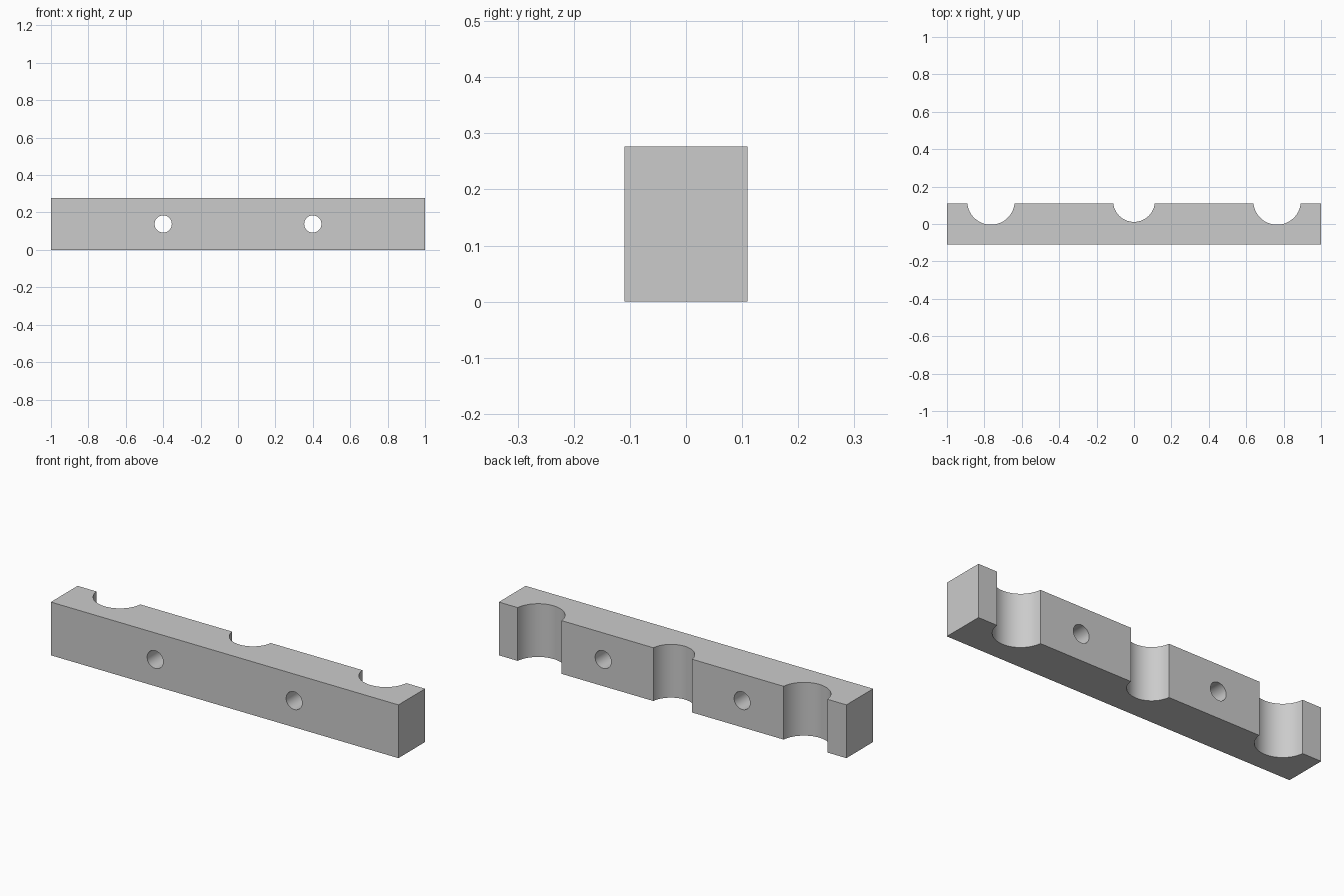
import bpy, bmesh, math

cube = bpy.data.objects.get("Cube")
if cube:
    bpy.data.objects.remove(cube, do_unlink=True)

HALF_X, HALF_Y, HEIGHT = 1.0, 0.11, 0.277
GROOVE_Y = 0.123                       # groove axis sits just outside the back face
GROOVES = [(0.765, 0.127), (0.0, 0.1118), (-0.765, 0.127)]   # x centre, radius
HOLE_X, HOLE_R = 0.4, 0.046

grey = bpy.data.materials.new("plain grey")
grey.use_nodes = True
colour = (0.6, 0.6, 0.6, 1)
grey.diffuse_color = colour
grey.node_tree.nodes["Principled BSDF"].inputs["Base Color"].default_value = colour


def groove_arc(cx, radius, steps=32):
    """Points of one groove, from its +x lip round to its -x lip."""
    dip = math.asin((GROOVE_Y - HALF_Y) / radius)
    sweep = math.pi - 2 * dip
    return [(cx + radius * math.cos(dip + sweep * i / steps),
             GROOVE_Y - radius * math.sin(dip + sweep * i / steps))
            for i in range(steps + 1)]


# Bar: plan outline with three grooves, extruded upwards
outline = [(-HALF_X, -HALF_Y), (HALF_X, -HALF_Y), (HALF_X, HALF_Y)]
for cx, radius in GROOVES:
    outline += groove_arc(cx, radius)
outline.append((-HALF_X, HALF_Y))

bm = bmesh.new()
base = bm.faces.new([bm.verts.new((x, y, 0)) for x, y in outline])
top = bmesh.ops.extrude_face_region(bm, geom=[base])["geom"]
bmesh.ops.translate(bm, vec=(0, 0, HEIGHT),
                    verts=[v for v in top if isinstance(v, bmesh.types.BMVert)])
bmesh.ops.recalc_face_normals(bm, faces=bm.faces)
mesh = bpy.data.meshes.new("grooved_bar")
bm.to_mesh(mesh)
bm.free()
mesh.materials.append(grey)
bar = bpy.data.objects.new("grooved_bar", mesh)
bpy.context.collection.objects.link(bar)

# Bolt holes: drilled from front to back
cutters = []
for side, x in (("left", HOLE_X), ("right", -HOLE_X)):
    bpy.ops.mesh.primitive_cylinder_add(vertices=48, radius=HOLE_R, depth=4 * HALF_Y,
                                        location=(x, 0, HEIGHT / 2),
                                        rotation=(math.pi / 2, 0, 0))
    cutter = bpy.context.object
    cutter.name = side + "_hole_cutter"
    cutter.hide_render = True
    cutter.data.materials.append(grey)
    cutters.append(cutter)
    drill = bar.modifiers.new(side + "_hole", 'BOOLEAN')
    drill.operation = 'DIFFERENCE'
    drill.solver = 'EXACT'
    drill.object = cutter

bpy.ops.object.select_all(action='DESELECT')
bar.select_set(True)
bpy.context.view_layer.objects.active = bar
for modifier in list(bar.modifiers):
    bpy.ops.object.modifier_apply(modifier=modifier.name)
for cutter in cutters:
    bpy.data.objects.remove(cutter, do_unlink=True)

# Smooth groove and hole walls, crisp edges elsewhere
bpy.ops.object.shade_smooth_by_angle(angle=math.radians(30))
